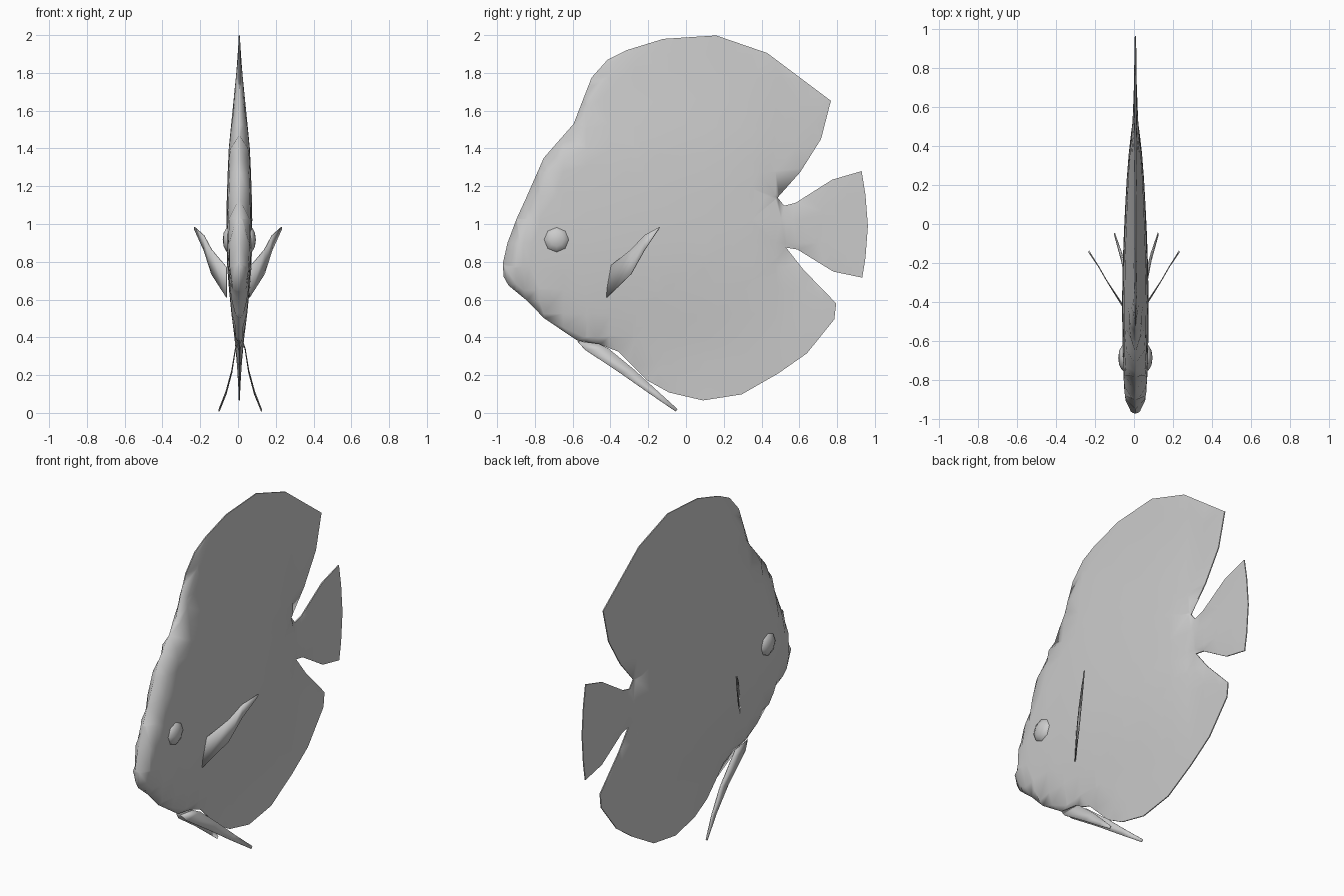
import bpy, bmesh, math
from mathutils import Vector
from mathutils.geometry import intersect_point_line

if "Cube" in bpy.data.objects:
    bpy.data.objects.remove(bpy.data.objects["Cube"], do_unlink=True)

MID = 0.007  # centre plane of the body

grey = bpy.data.materials.new("plain grey")
grey.use_nodes = True
COLOUR = (0.6, 0.6, 0.6, 1)
grey.diffuse_color = COLOUR
grey.node_tree.nodes["Principled BSDF"].inputs["Base Color"].default_value = COLOUR


def finish(name, bm, angle=50):
    """Turn a bmesh into a smooth shaded object."""
    mesh = bpy.data.meshes.new(name)
    bm.to_mesh(mesh)
    bm.free()
    mesh.materials.append(grey)
    ob = bpy.data.objects.new(name, mesh)
    bpy.context.collection.objects.link(ob)
    bpy.ops.object.select_all(action="DESELECT")
    ob.select_set(True)
    bpy.context.view_layer.objects.active = ob
    bpy.ops.object.shade_smooth_by_angle(angle=math.radians(angle))
    return ob


def ramp(stops, t):
    """Smooth interpolation through (position, value) stops."""
    if t <= stops[0][0]:
        return stops[0][1]
    for (a, u), (b, v) in zip(stops, stops[1:]):
        if t <= b:
            return u + (v - u) * (t - a) / (b - a)
    return stops[-1][1]


# Side outline (y, z): nose, back, tail, belly, chin
outline = [
    (-.97, .79), (-.945, .90), (-.896, 1.03), (-.85, 1.13), (-.753, 1.35),
    (-.595, 1.53), (-.50, 1.775), (-.415, 1.87), (-.315, 1.92), (-.12, 1.98),
    (.16, 1.998), (.43, 1.905), (.767, 1.652), (.715, 1.45), (.605, 1.275),
    (.485, 1.14), (.52, 1.097), (.58, 1.112), (.775, 1.235), (.93, 1.28),
    (.95, 1.155), (.963, .99), (.95, .82), (.933, .716), (.78, .748),
    (.59, .865), (.53, .875), (.62, .76), (.795, .58), (.785, .495),
    (.64, .315), (.49, .21), (.295, .098), (.09, .066), (-.09, .108),
    (-.205, .172), (-.36, .325), (-.455, .362), (-.575, .383), (-.75, .5),
    (-.843, .595), (-.94, .675), (-.965, .72)]
length_ramp = [(-.97, .05), (-.85, .055), (-.7, .062), (-.4, .066), (-.1, .059),
               (.2, .044), (.4, .028), (.52, .012), (.7, .004), (.97, .001)]
height_ramp = [(.06, 0), (.2, .1), (.35, .28), (.6, .72), (.8, .96), (1, 1),
               (1.2, .94), (1.4, .8), (1.6, .5), (1.8, .2), (2, 0)]
edges = [(Vector(a), Vector(b)) for a, b in zip(outline, outline[1:] + outline[:1])]


def edge_distance(p):
    best = 9
    for a, b in edges:
        t = max(0, min(1, intersect_point_line(p, a, b)[1]))
        best = min(best, (a.lerp(b, t) - p).length)
    return best


def half_thickness(y, z):
    d = min(edge_distance(Vector((y, z))) / 0.09, 1)
    rounding = math.sqrt(1 - (1 - d) ** 2)
    return 0.003 + ramp(length_ramp, y) * ramp(height_ramp, z) * rounding


# Body with dorsal, anal and tail fins: flat sheet, cut to a grid, then swelled
bm = bmesh.new()
sheet = bm.faces.new([bm.verts.new((0, y, z)) for y, z in outline])
for width in (.005, .012, .025, .04):
    bmesh.ops.inset_region(bm, faces=[sheet], thickness=width, use_even_offset=True)
bmesh.ops.triangulate(bm, faces=bm.faces[:])
for axis, start, count in ((1, -.9, 15), (2, .15, 15)):
    normal = Vector((0, 0, 0))
    normal[axis] = 1
    for i in range(count):
        bmesh.ops.bisect_plane(bm, geom=bm.verts[:] + bm.edges[:] + bm.faces[:],
                               plane_co=normal * (start + .125 * i), plane_no=normal)
bmesh.ops.triangulate(bm, faces=bm.faces[:])
bmesh.ops.remove_doubles(bm, verts=bm.verts[:], dist=.0005)
near = bm.verts[:]
result = bmesh.ops.extrude_face_region(bm, geom=bm.faces[:], use_keep_orig=True)
far = {g for g in result["geom"] if isinstance(g, bmesh.types.BMVert)}
for v in bm.verts:
    h = half_thickness(v.co.y, v.co.z)
    v.co.x = MID + (h if v in far else -h)
bmesh.ops.recalc_face_normals(bm, faces=bm.faces[:])
finish("body", bm, 60)


def blade(name, stations, side, centre):
    """Thin fin from stations of (x, lower y, lower z, upper y, upper z)."""
    bm = bmesh.new()
    rows = [[bm.verts.new((centre + side * x, y, z)) for y, z in ((a, b), (c, d))]
            for x, a, b, c, d in stations]
    for (a, b), (c, d) in zip(rows, rows[1:]):
        bm.faces.new((a, c, d, b))
    ob = finish(name, bm)
    solid = ob.modifiers.new("thickness", "SOLIDIFY")
    solid.thickness = .005
    solid.offset = 0


pectoral = [(.06, -.42, .61, -.41, .77), (.14, -.29, .735, -.29, .865),
            (.18, -.22, .86, -.22, .94), (.231, -.145, .972, -.138, .985)]
pelvic = [(.012, -.575, .38, -.46, .365), (.026, -.535, .335, -.41, .34),
          (.045, -.35, .212, -.27, .225), (.075, -.19, .1, -.15, .115),
          (.112, -.055, .008, -.045, .02)]

for label, side in (("left", 1), ("right", -1)):
    blade(label + "_pectoral_fin", pectoral, side, 0)
    blade(label + "_pelvic_fin", pelvic, side, .012)
    # Bulging eye
    bm = bmesh.new()
    bmesh.ops.create_uvsphere(bm, u_segments=8, v_segments=6, radius=1)
    for v in bm.verts:
        x, y, z = v.co
        v.co = (MID + side * (.05 + .038 * z), -.685 + .072 * x, .917 + .072 * y)
    bmesh.ops.recalc_face_normals(bm, faces=bm.faces[:])
    finish(label + "_eye", bm, 60)
